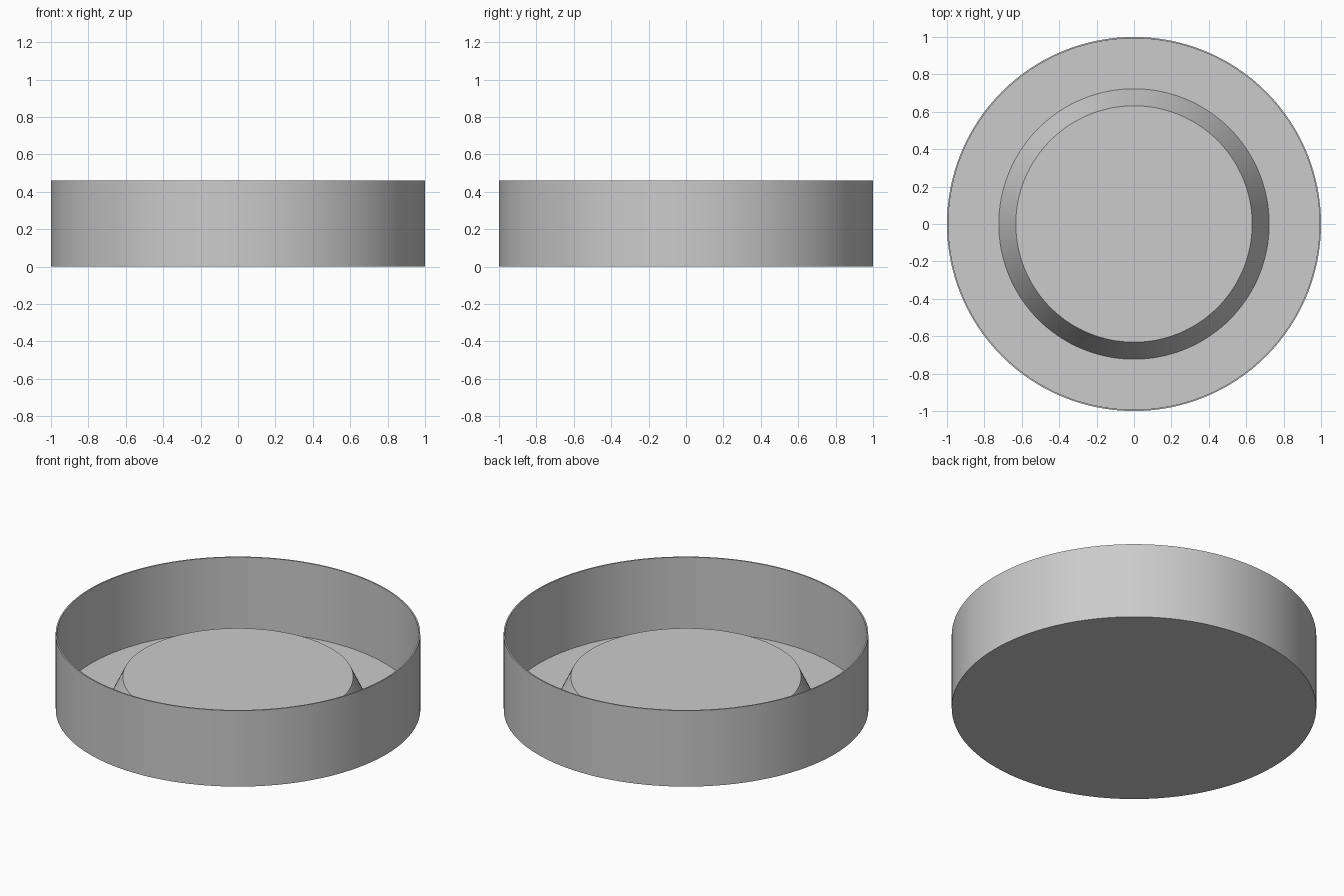
import bpy, bmesh, math

if "Cube" in bpy.data.objects:
    bpy.data.objects.remove(bpy.data.objects["Cube"])

SEGMENTS = 128
RADIUS, HEIGHT = 1.0, 0.46
WALL, FLOOR = 0.008, 0.01

grey = bpy.data.materials.new("plain grey")
grey.diffuse_color = (0.6, 0.6, 0.6, 1)
grey.use_nodes = True
grey.node_tree.nodes["Principled BSDF"].inputs["Base Color"].default_value = grey.diffuse_color


def lathe(name, profile, material):
    """Revolve (radius, height) points about z, capping both ends."""
    bm = bmesh.new()
    rings = []
    for r, z in profile:
        rings.append([bm.verts.new((r * math.cos(a), r * math.sin(a), z))
                      for a in (2 * math.pi * i / SEGMENTS for i in range(SEGMENTS))])
    for low, high in zip(rings, rings[1:]):
        for i in range(SEGMENTS):
            j = (i + 1) % SEGMENTS
            bm.faces.new((low[i], low[j], high[j], high[i]))
    bm.faces.new(rings[0][::-1])
    bm.faces.new(rings[-1])
    bmesh.ops.recalc_face_normals(bm, faces=bm.faces)
    mesh = bpy.data.meshes.new(name)
    bm.to_mesh(mesh)
    bm.free()
    obj = bpy.data.objects.new(name, mesh)
    bpy.context.collection.objects.link(obj)
    mesh.materials.append(material)
    bpy.context.view_layer.objects.active = obj
    obj.select_set(True)
    bpy.ops.object.shade_smooth_by_angle(angle=math.radians(30))
    return obj


# Thin-walled round dish with a tapered raised centre
lathe("round_dish", [
    (RADIUS, 0), (RADIUS, HEIGHT),                  # outer wall
    (RADIUS - WALL, HEIGHT), (RADIUS - WALL, FLOOR),  # rim and inner wall
    (0.723, FLOOR), (0.632, 0.198),                 # floor and raised centre
], grey)
